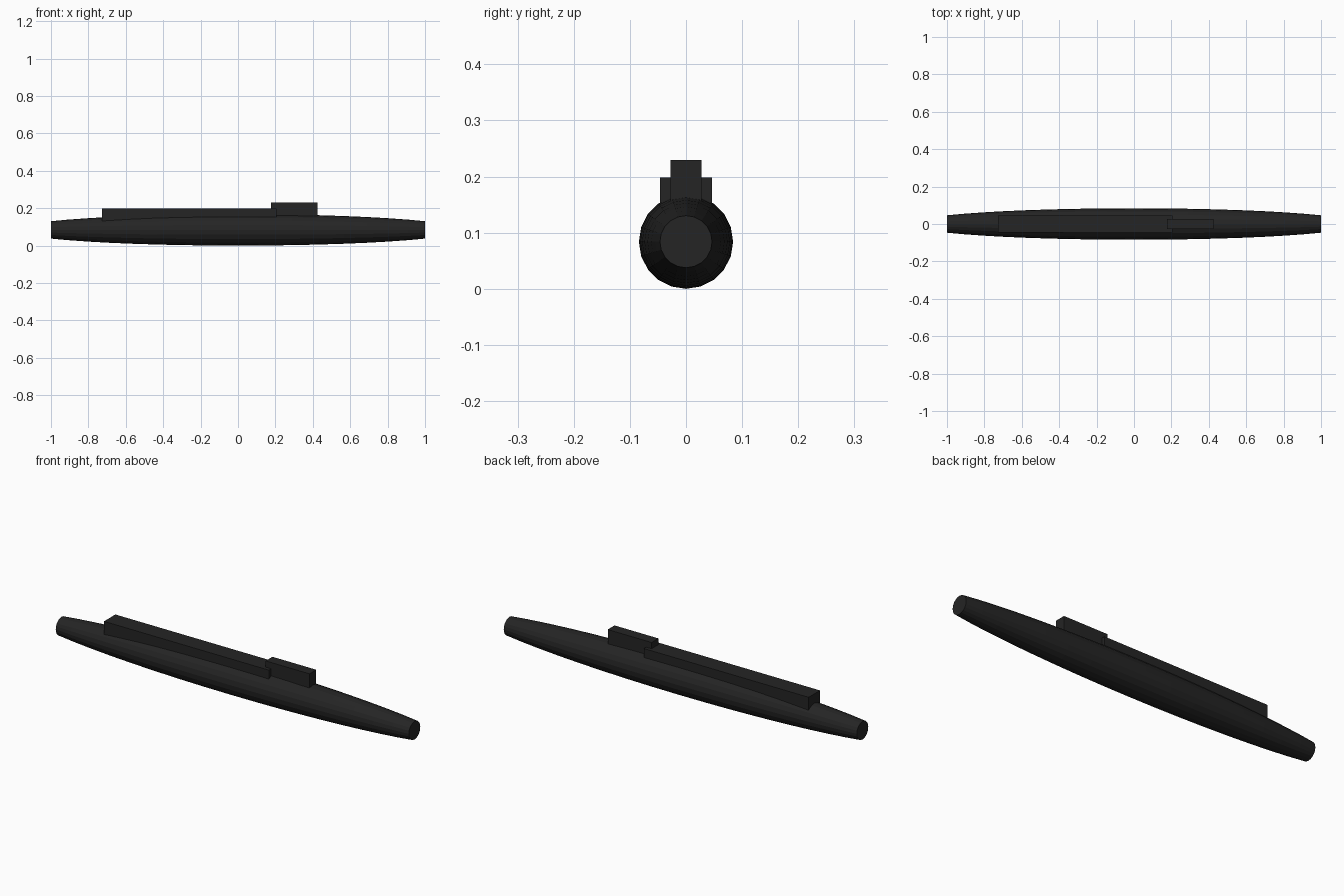
import bpy
import bmesh
from math import asin, cos, sin, pi

cube = bpy.data.objects.get("Cube")
if cube:
    bpy.data.objects.remove(cube, do_unlink=True)

# Single dark paint
paint = bpy.data.materials.new("matte_black")
paint.use_nodes = True
colour = (0.018, 0.018, 0.018, 1)
paint.diffuse_color = colour
paint.node_tree.nodes["Principled BSDF"].inputs["Base Color"].default_value = colour


def add_object(name, bm):
    bmesh.ops.recalc_face_normals(bm, faces=bm.faces[:])
    mesh = bpy.data.meshes.new(name)
    bm.to_mesh(mesh)
    bm.free()
    mesh.materials.append(paint)
    obj = bpy.data.objects.new(name, mesh)
    bpy.context.collection.objects.link(obj)
    return obj


def add_box(name, low, high):
    bm = bmesh.new()
    bmesh.ops.create_cube(bm, size=1)
    for v in bm.verts:
        v.co = [a + (c + 0.5) * (b - a) for a, b, c in zip(low, high, v.co)]
    return add_object(name, bm)


# Hull: long ellipsoid with both tips cut flat
RADIUS, HALF_AXIS, AXIS_Z = 0.084, 1.2, 0.084
SIDES, STEPS = 20, 16
tip = asin(1 / HALF_AXIS)
bm = bmesh.new()
rings = []
for i in range(STEPS + 1):
    t = tip * (2 * i / STEPS - 1)
    r = RADIUS * cos(t)
    angles = [2 * pi * k / SIDES for k in range(SIDES)]
    rings.append([bm.verts.new((HALF_AXIS * sin(t), r * cos(a), AXIS_Z + r * sin(a)))
                  for a in angles])
for near, far in zip(rings, rings[1:]):
    for k in range(SIDES):
        n = (k + 1) % SIDES
        bm.faces.new((near[k], near[n], far[n], far[k]))
bm.faces.new(rings[0])
bm.faces.new(rings[-1])
add_object("hull", bm)

# Raised deck casing and conning tower, both sunk into the hull
add_box("deck_casing", (-0.727, -0.046, 0.12), (0.207, 0.046, 0.198))
add_box("conning_tower", (0.176, -0.0275, 0.12), (0.424, 0.0275, 0.23))
